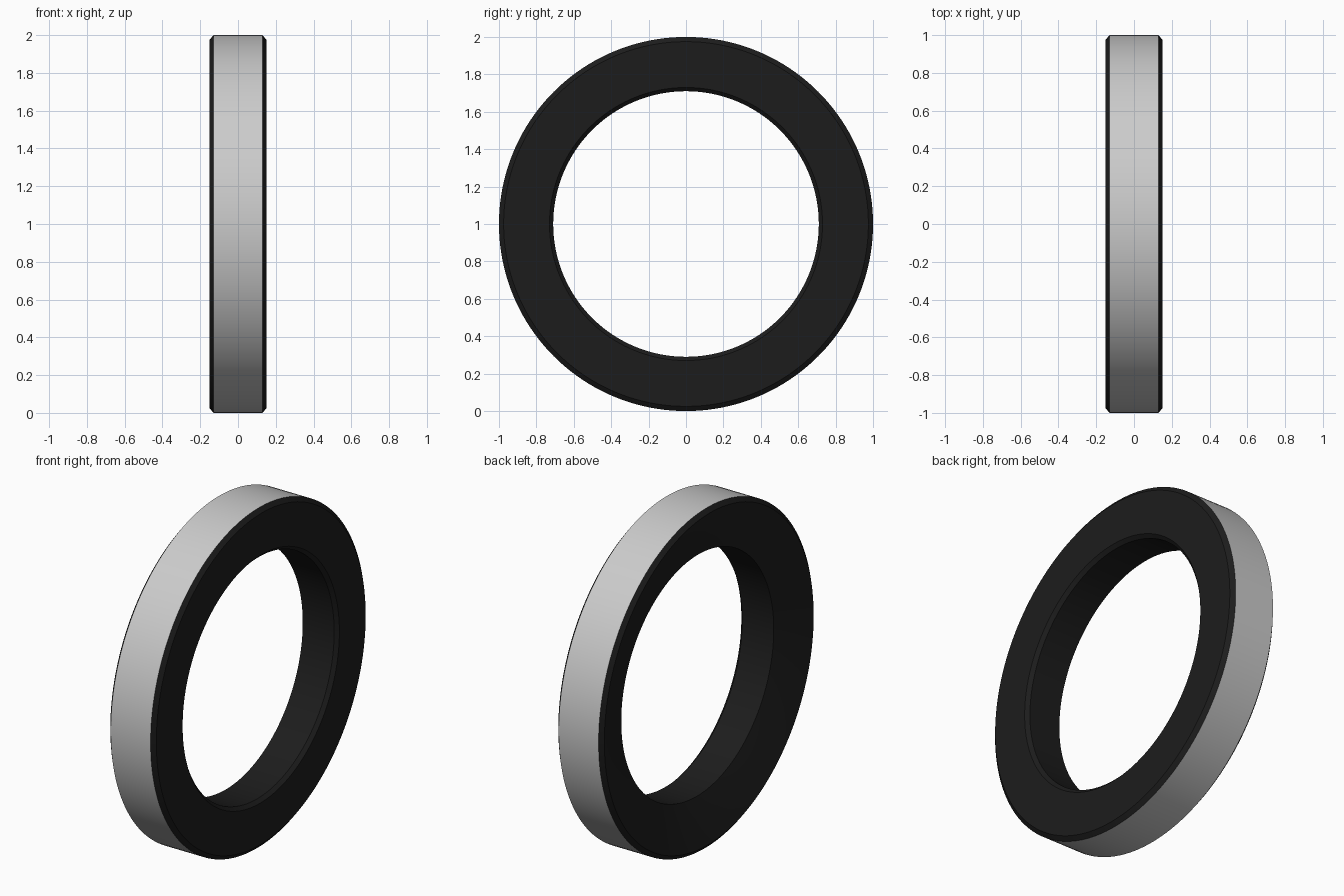
import bpy, bmesh, math

if "Cube" in bpy.data.objects:
    bpy.data.objects.remove(bpy.data.objects["Cube"])

SEGMENTS = 160
CENTRE_Z = 1.0


def lathe(name, profile, material=None):
    """Revolve an (x, radius) profile around the x axis."""
    bm = bmesh.new()
    rings = []
    for x, r in profile:
        rings.append([bm.verts.new((x,
                                    r * math.cos(2 * math.pi * i / SEGMENTS),
                                    CENTRE_Z + r * math.sin(2 * math.pi * i / SEGMENTS)))
                      for i in range(SEGMENTS)])
    for a, b in zip(rings, rings[1:]):
        for i in range(SEGMENTS):
            j = (i + 1) % SEGMENTS
            bm.faces.new((a[i], a[j], b[j], b[i]))
    mesh = bpy.data.meshes.new(name)
    bm.to_mesh(mesh)
    bm.free()
    obj = bpy.data.objects.new(name, mesh)
    bpy.context.collection.objects.link(obj)
    if material:
        mesh.materials.append(material)
    bpy.ops.object.select_all(action='DESELECT')
    obj.select_set(True)
    bpy.context.view_layer.objects.active = obj
    bpy.ops.object.shade_smooth_by_angle(angle=math.radians(25))
    return obj


black = bpy.data.materials.new("black")
black.diffuse_color = (0.012, 0.012, 0.012, 1)
black.use_nodes = True
black.node_tree.nodes["Principled BSDF"].inputs["Base Color"].default_value = black.diffuse_color

# Dark ring body: chamfered flat face on +x, bore, dished face on -x
lathe("ring_body", [
    (0.13, 1.0), (0.15, 0.975),
    (0.15, 0.73), (0.13, 0.71),
    (-0.075, 0.71), (-0.11, 0.82), (-0.15, 0.975),
    (-0.13, 1.0),
], black)

# Grey outer band closing the rim
lathe("outer_band", [(-0.13, 1.0), (0.13, 1.0)])

# Outward normals for both shells
for obj in bpy.context.collection.objects:
    bm = bmesh.new()
    bm.from_mesh(obj.data)
    bm.faces.ensure_lookup_table()
    f = bm.faces[0]
    c = f.calc_center_median()
    if f.normal.y * c.y + f.normal.z * (c.z - CENTRE_Z) < 0:
        bmesh.ops.reverse_faces(bm, faces=bm.faces[:])
    bm.to_mesh(obj.data)
    bm.free()
